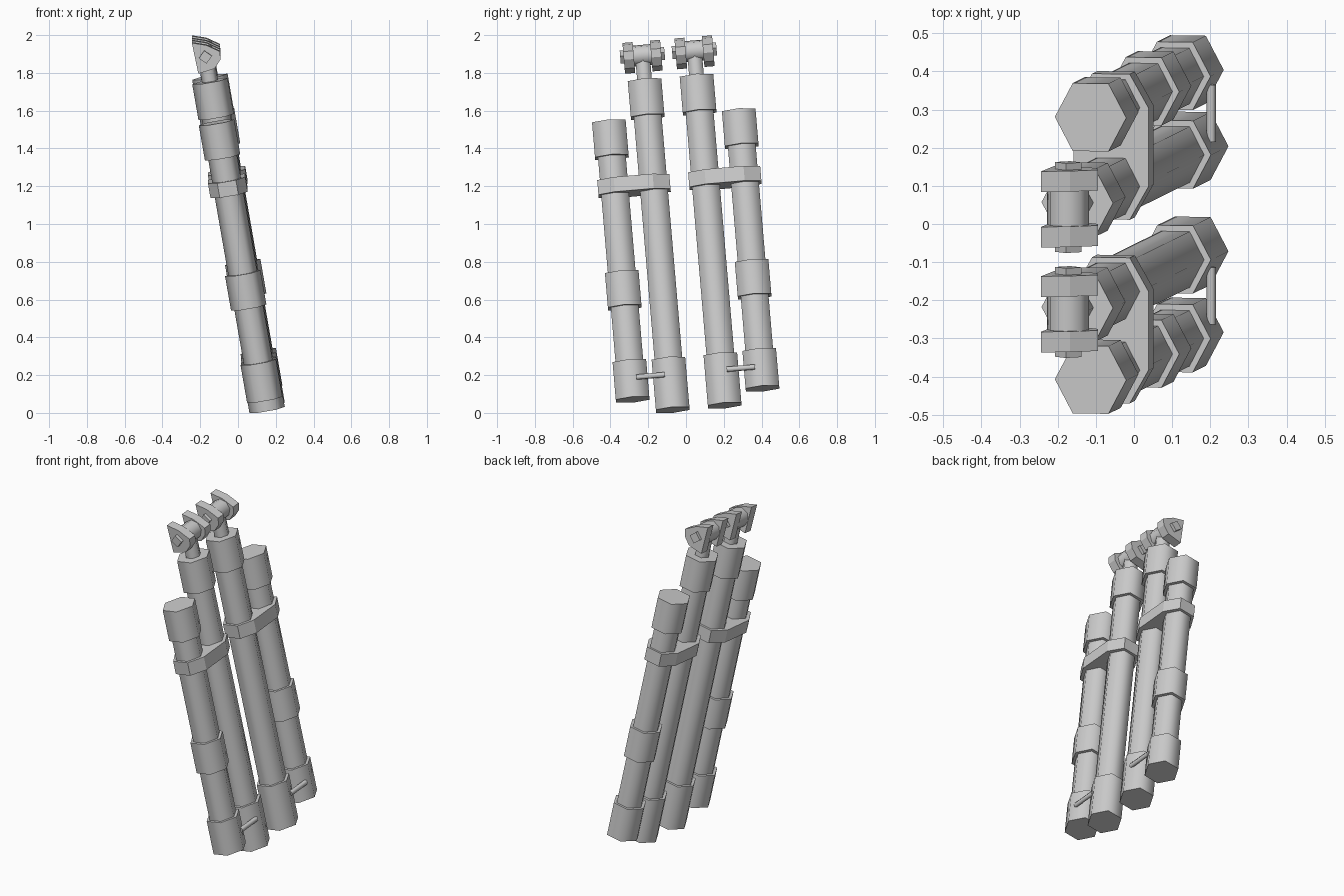
import bpy, bmesh
from math import cos, sin, pi, radians
from mathutils import Matrix, Vector

if "Cube" in bpy.data.objects:
    bpy.data.objects.remove(bpy.data.objects["Cube"])

# Leaning frame: local z runs along the tubes, local y across the pairs
Z = Vector((-0.174, -0.0856, 1)).normalized()
Y = Vector((0, 1, 0.0856)).normalized()
X = Y.cross(Z)
FRAME = Matrix((X, Y, Z)).transposed().to_4x4()
FRAME.translation = (0.154, 0.0675, 0.028)
MAIN, SIDE = 0.138, 0.345          # local y of long and short tubes
PIN_Z = 1.912


def prism(name, profile, lo, hi, axis='Z', smooth=True):
    """Extrude a 2D profile along local z or y, mirrored to the other pair."""
    bm = bmesh.new()
    ends = []
    for h in (lo, hi):
        ends.append([bm.verts.new((u, v, h) if axis == 'Z' else (u, h, v)) for u, v in profile])
    a, b = ends
    bm.faces.new(a)
    bm.faces.new(b)
    n = len(a)
    for i in range(n):
        bm.faces.new((a[i], a[(i + 1) % n], b[(i + 1) % n], b[i]))
    bmesh.ops.recalc_face_normals(bm, faces=bm.faces)
    me = bpy.data.meshes.new(name)
    bm.to_mesh(me)
    bm.free()
    ob = bpy.data.objects.new(name, me)
    bpy.context.collection.objects.link(ob)
    ob.matrix_world = FRAME
    ob.modifiers.new("mirror_pair", 'MIRROR').use_axis = (False, True, False)
    if smooth:
        for o in bpy.context.selected_objects:
            o.select_set(False)
        ob.select_set(True)
        bpy.context.view_layer.objects.active = ob
        bpy.ops.object.shade_smooth_by_angle(angle=radians(65))
    return ob


def ring(cu, cv, ru, rv, n=6):
    return [(cu + ru * cos(2 * pi * i / n), cv + rv * sin(2 * pi * i / n)) for i in range(n)]


BODY, COLLAR = (0.077, 0.085), (0.095, 0.103)

# Long tubes with end collars and necks
prism("long_tube", ring(0, MAIN, *BODY), 0.01, 1.76)
prism("long_bottom_collar", ring(0, MAIN, *COLLAR), 0, 0.27)
prism("long_top_collar", ring(0, MAIN, *COLLAR), 1.58, 1.772)
prism("neck", ring(0, MAIN, 0.043, 0.045), 1.76, 1.89)

# Short tubes with three collars
prism("short_tube", ring(0, SIDE, *BODY), 0.08, 1.56)
for label, lo, hi in (("bottom", 0.073, 0.275), ("middle", 0.57, 0.755), ("top", 1.38, 1.568)):
    prism("short_%s_collar" % label, ring(0, SIDE, *COLLAR), lo, hi)

# Clamp band: hexagon stretched around both tubes
band = [(0.1, MAIN), (0.1, SIDE), (0.05, SIDE + 0.088), (-0.05, SIDE + 0.088),
        (-0.1, SIDE), (-0.1, MAIN), (-0.05, MAIN - 0.088), (0.05, MAIN - 0.088)]
prism("clamp_band", band, 1.177, 1.256, smooth=False)

# Thin link rod between the bottom collars
prism("link_rod", ring(0.08, 0.178, 0.013, 0.015), 0.165, 0.315, axis='Y')

# Pivot head: barrel, diamond pin and two lugs
prism("pivot_barrel", ring(0, PIN_Z, 0.056, 0.056, 8), MAIN - 0.055, MAIN + 0.055, axis='Y')
prism("pivot_pin", ring(0, PIN_Z, 0.035, 0.035, 4), MAIN - 0.118, MAIN + 0.118, axis='Y', smooth=False)
lug = [(-0.058, 0.085), (0.015, 0.06), (0.082, 0.014), (0.075, -0.029), (0.037, -0.07), (-0.052, -0.082)]
lug = [(u, v + PIN_Z) for u, v in lug]
prism("inner_lug", lug, MAIN - 0.1, MAIN - 0.046, axis='Y', smooth=False)
prism("outer_lug", lug, MAIN + 0.046, MAIN + 0.1, axis='Y', smooth=False)
